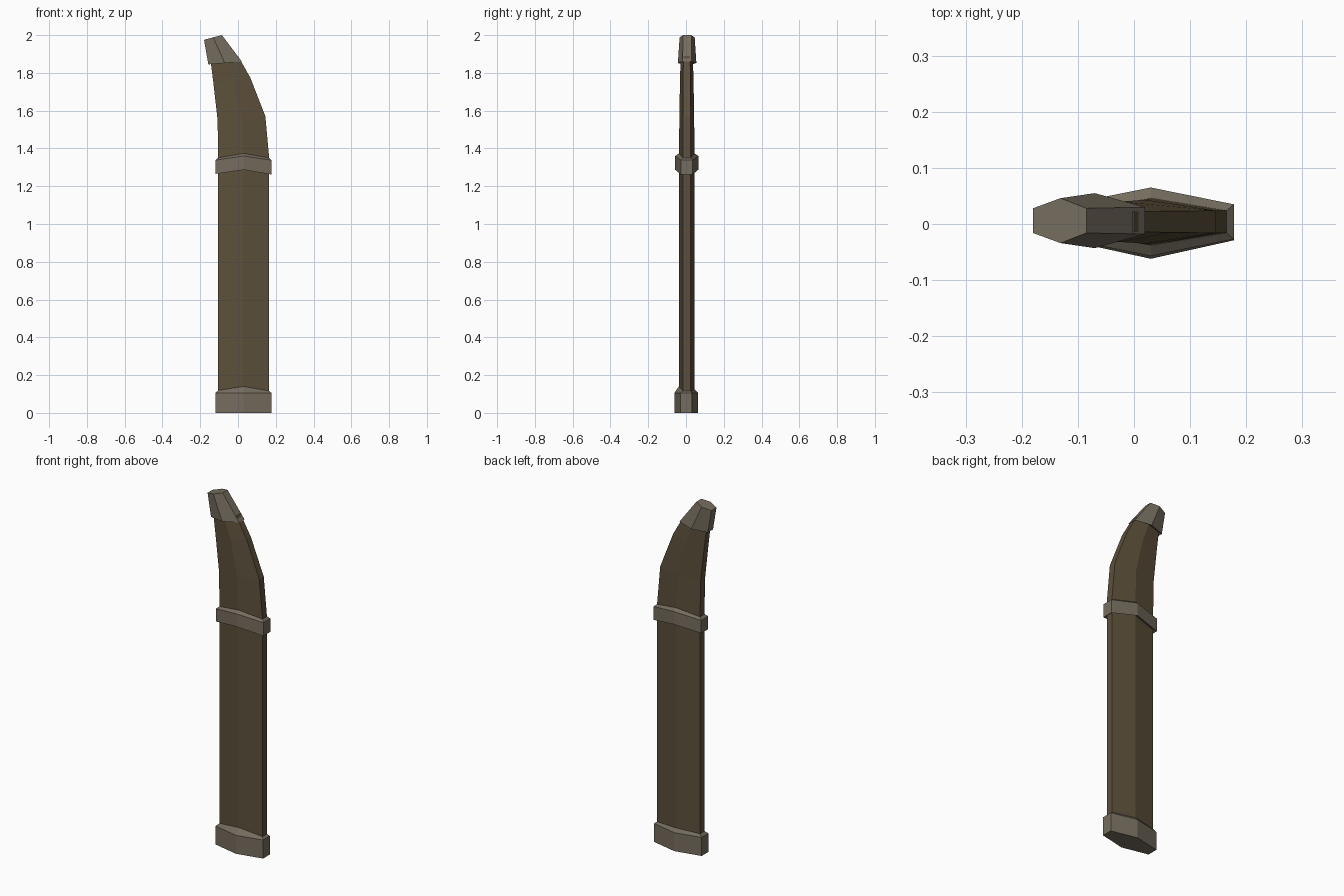
import bpy, bmesh


def material(name, rgb):
    m = bpy.data.materials.new(name)
    m.diffuse_color = (*rgb, 1.0)
    return m


leather = material("brown leather", (0.108, 0.080, 0.043))
metal = material("dull metal", (0.178, 0.150, 0.112))


def ring(left, mid, right, end_w, mid_w, cy=0.004, back_z=None):
    """Six-sided section: flat narrow ends and a ridge on both wide sides.
    left, mid and right are (x, z) points in the front view."""
    bz = mid[1] if back_z is None else back_z
    return [(left[0], cy - end_w, left[1]),
            (mid[0], cy - mid_w, mid[1]),
            (right[0], cy - end_w, right[1]),
            (right[0], cy + end_w, right[1]),
            (mid[0], cy + mid_w, bz),
            (left[0], cy + end_w, left[1])]


def loft(name, rings, mat):
    bm = bmesh.new()
    rows = [[bm.verts.new(p) for p in r] for r in rings]
    for a, b in zip(rows, rows[1:]):
        for i in range(6):
            j = (i + 1) % 6
            bm.faces.new((a[i], a[j], b[j], b[i]))
    bm.faces.new(rows[0][::-1])
    bm.faces.new(rows[-1])
    bmesh.ops.recalc_face_normals(bm, faces=bm.faces)
    me = bpy.data.meshes.new(name)
    bm.to_mesh(me)
    bm.free()
    me.materials.append(mat)
    ob = bpy.data.objects.new(name, me)
    bpy.context.collection.objects.link(ob)
    return ob


# long sheath, straight below and curving to the left at the top
loft("sheath_body", [
    ring((-0.105, 0.03), (0.03, 0.03), (0.165, 0.03), 0.020, 0.042),
    ring((-0.105, 1.34), (0.03, 1.34), (0.165, 1.35), 0.020, 0.042),
    ring((-0.108, 1.55), (0.022, 1.56), (0.145, 1.57), 0.020, 0.039),
    ring((-0.130, 1.745), (-0.025, 1.76), (0.065, 1.775), 0.019, 0.036),
    ring((-0.147, 1.88), (-0.075, 1.885), (0.000, 1.89), 0.018, 0.032),
], leather)

# bottom fitting with a sloped upper rim
loft("mouth_fitting", [
    ring((-0.12, 0), (0.03, 0), (0.178, 0), 0.030, 0.063, 0.001),
    ring((-0.12, 0.105), (0.03, 0.105), (0.178, 0.105), 0.030, 0.063, 0.001),
    ring((-0.105, 0.119), (0.03, 0.14), (0.165, 0.116), 0.020, 0.042, 0.004, 0.125),
], metal)

# middle band, chevron shaped, bevelled above and below
loft("middle_band", [
    ring((-0.105, 1.272), (0.03, 1.297), (0.165, 1.272), 0.020, 0.042),
    ring((-0.12, 1.265), (0.03, 1.287), (0.178, 1.262), 0.031, 0.061),
    ring((-0.12, 1.338), (0.03, 1.360), (0.178, 1.338), 0.031, 0.061),
    ring((-0.105, 1.350), (0.03, 1.374), (0.165, 1.350), 0.020, 0.042),
], metal)

# tapered tip cap
loft("tip_cap", [
    ring((-0.143, 1.853), (-0.07, 1.862), (0.005, 1.868), 0.018, 0.034, 0.006),
    ring((-0.157, 1.845), (-0.07, 1.852), (0.020, 1.860), 0.024, 0.049, 0.006),
    ring((-0.180, 1.975), (-0.131, 1.988), (-0.085, 2.0), 0.022, 0.040, 0.006),
], metal)
